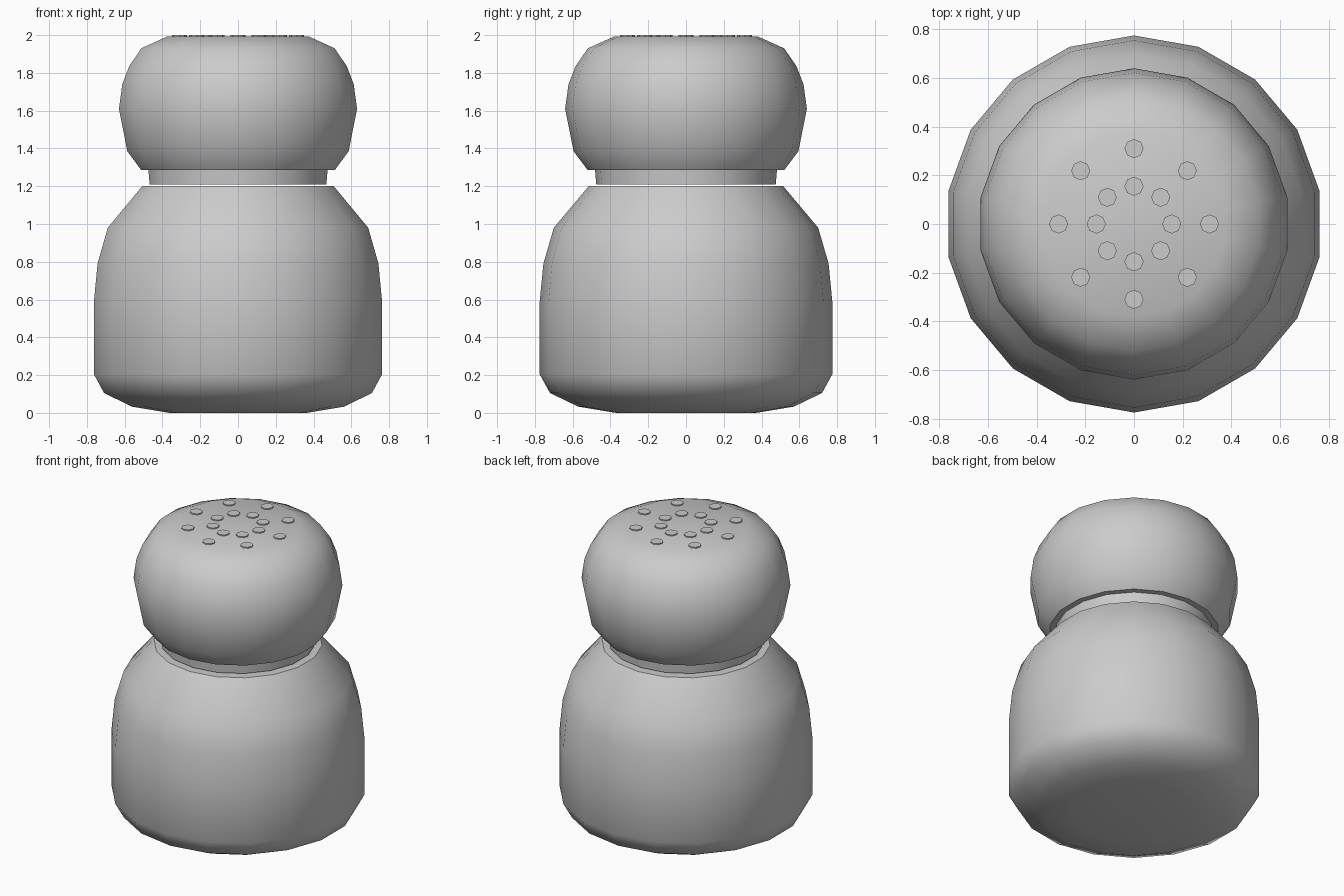
import bpy, bmesh, math
from math import sin, cos, pi, radians

if "Cube" in bpy.data.objects:
    bpy.data.objects.remove(bpy.data.objects["Cube"])


def lathe(name, profile, sides=18, sharp=35):
    """Revolve (radius, z) points, bottom to top, and cap both ends."""
    bm = bmesh.new()
    rings = []
    for r, z in profile:
        rings.append([bm.verts.new((r * sin(2 * pi * i / sides), -r * cos(2 * pi * i / sides), z))
                      for i in range(sides)])
    for a, b in zip(rings, rings[1:]):
        for i in range(sides):
            j = (i + 1) % sides
            bm.faces.new((a[i], a[j], b[j], b[i]))
    bm.faces.new(rings[0][::-1])
    bm.faces.new(rings[-1])
    bmesh.ops.recalc_face_normals(bm, faces=bm.faces)
    mesh = bpy.data.meshes.new(name)
    bm.to_mesh(mesh)
    bm.free()
    obj = bpy.data.objects.new(name, mesh)
    bpy.context.collection.objects.link(obj)
    bpy.ops.object.select_all(action='DESELECT')
    obj.select_set(True)
    bpy.context.view_layer.objects.active = obj
    bpy.ops.object.shade_smooth_by_angle(angle=radians(sharp))
    return obj


# Rounded jar body with sloping shoulder
lathe("body", [(0.37, 0.0), (0.57, 0.033), (0.72, 0.105), (0.775, 0.205), (0.775, 0.585),
               (0.755, 0.79), (0.70, 0.98), (0.515, 1.20)], sharp=42)

# Recessed neck, slightly above the body
lathe("neck", [(0.475, 1.21), (0.482, 1.29)])

# Bulbous cap
lathe("cap", [(0.52, 1.285), (0.595, 1.385), (0.64, 1.61), (0.622, 1.74), (0.585, 1.835),
              (0.52, 1.93), (0.38, 1.993)], sharp=42)

# Two rings of pour-hole discs on the cap
for ring, radius in (("inner", 0.155), ("outer", 0.31)):
    for k in range(8):
        a = k * pi / 4
        disc = lathe(f"pour_hole_{ring}_{k + 1}", [(0.039, 1.985), (0.039, 2.0)], sides=8)
        disc.location = (radius * cos(a), radius * sin(a), 0)
